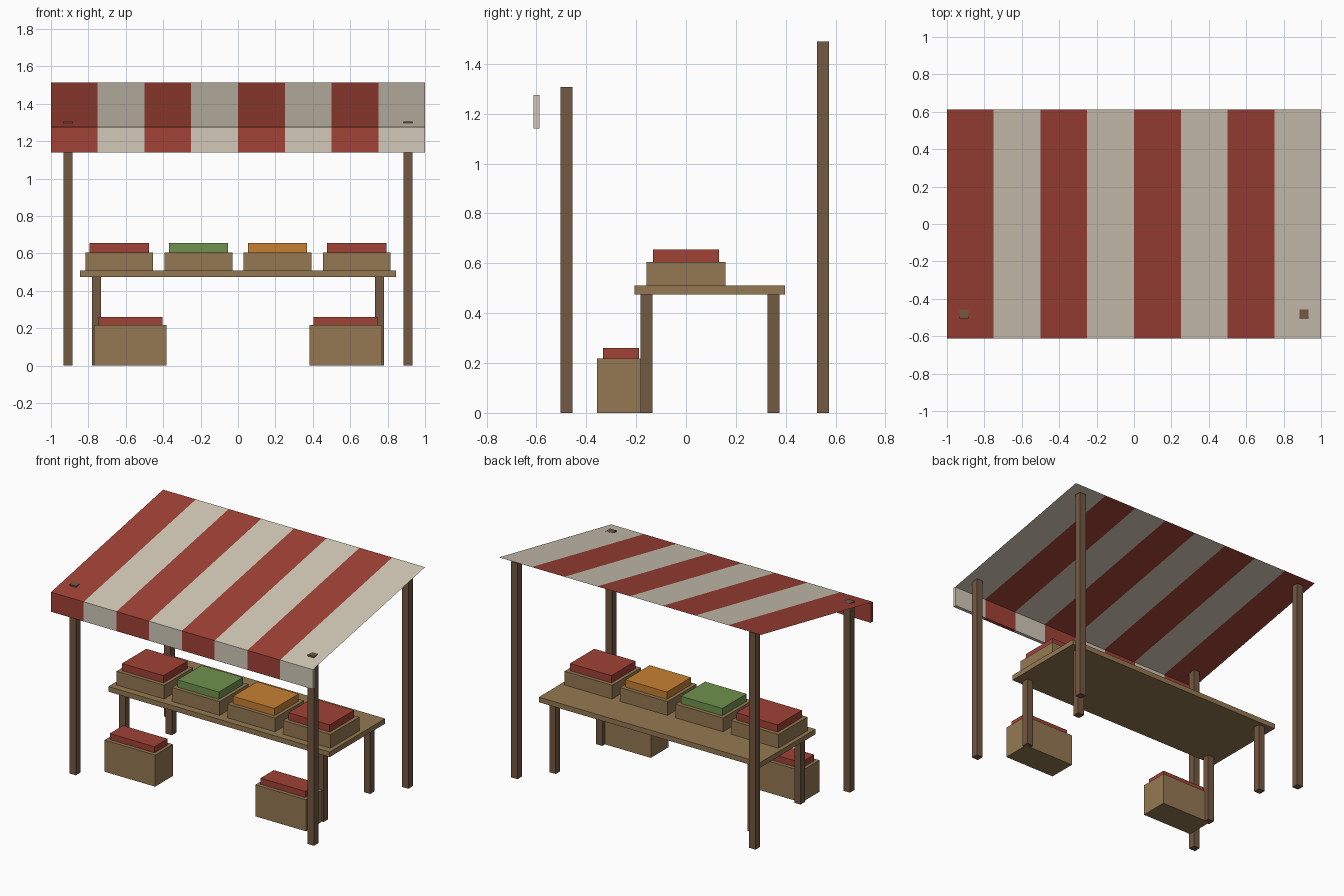
import bpy, bmesh

if "Cube" in bpy.data.objects:
    bpy.data.objects.remove(bpy.data.objects["Cube"])


def material(name, srgb):
    """Flat colour given as 0-255 sRGB, stored as linear."""
    m = bpy.data.materials.new(name)
    lin = [((c / 255 + 0.055) / 1.055) ** 2.4 for c in srgb]
    m.diffuse_color = (*lin, 1)
    m.use_nodes = True
    m.node_tree.nodes["Principled BSDF"].inputs["Base Color"].default_value = m.diffuse_color
    return m


POST = material("dark wood", (115, 88, 66))
WOOD = material("crate wood", (148, 121, 82))
RED = material("red", (160, 66, 54))
CREAM = material("cream", (210, 201, 184))
GREEN = material("green", (112, 146, 78))
ORANGE = material("orange", (198, 128, 52))


def box(name, x, y, z, mat):
    """Box from (min, max) ranges on each axis."""
    bm = bmesh.new()
    bmesh.ops.create_cube(bm, size=1)
    for v in bm.verts:
        v.co = [r[0] if c < 0 else r[1] for c, r in zip(v.co, (x, y, z))]
    return finish(name, bm, [mat])


def finish(name, bm, mats):
    me = bpy.data.meshes.new(name)
    bm.to_mesh(me)
    bm.free()
    for m in mats:
        me.materials.append(m)
    ob = bpy.data.objects.new(name, me)
    bpy.context.collection.objects.link(ob)
    return ob


def around(c, size):
    return (c - size / 2, c + size / 2)


# Sloped striped canopy: one thin sheet, stripes alternate along x
bm = bmesh.new()
rows = [[bm.verts.new((-1 + i * 0.25, y, z)) for i in range(9)]
        for y, z in ((-0.612, 1.275), (0.612, 1.515))]
for i in range(8):
    f = bm.faces.new((rows[0][i], rows[0][i + 1], rows[1][i + 1], rows[1][i]))
    f.material_index = i % 2
finish("canopy", bm, [RED, CREAM])

# Hanging front valance, one panel per stripe
for i in range(8):
    box("valance_panel", (-1 + i * 0.25, -0.75 + i * 0.25), (-0.612, -0.588),
        (1.14, 1.275), (RED, CREAM)[i % 2])

# Canopy posts and table legs, mirrored left and right
for s in (-1, 1):
    box("front_post", around(s * 0.909, 0.048), around(-0.48, 0.048), (0, 1.306), POST)
    box("back_post", around(s * 0.909, 0.048), around(0.55, 0.048), (0, 1.49), POST)
    for y in (-0.158, 0.35):
        box("table_leg", around(s * 0.757, 0.048), around(y, 0.048), (0, 0.475), POST)

    # Floor crates with produce
    box("floor_crate", around(s * 0.576, 0.386), (-0.357, -0.163), (0, 0.218), WOOD)
    box("floor_produce", around(s * 0.576, 0.342), (-0.332, -0.188), (0.218, 0.26), RED)

# Table top
box("table_top", (-0.845, 0.845), (-0.207, 0.398), (0.475, 0.51), WOOD)

# Table crates with produce
for x, mat in zip((-0.635, -0.212, 0.212, 0.635), (RED, GREEN, ORANGE, RED)):
    box("table_crate", around(x, 0.363), around(0, 0.316), (0.51, 0.605), WOOD)
    box("table_produce", around(x, 0.316), around(0, 0.264), (0.605, 0.655), mat)
